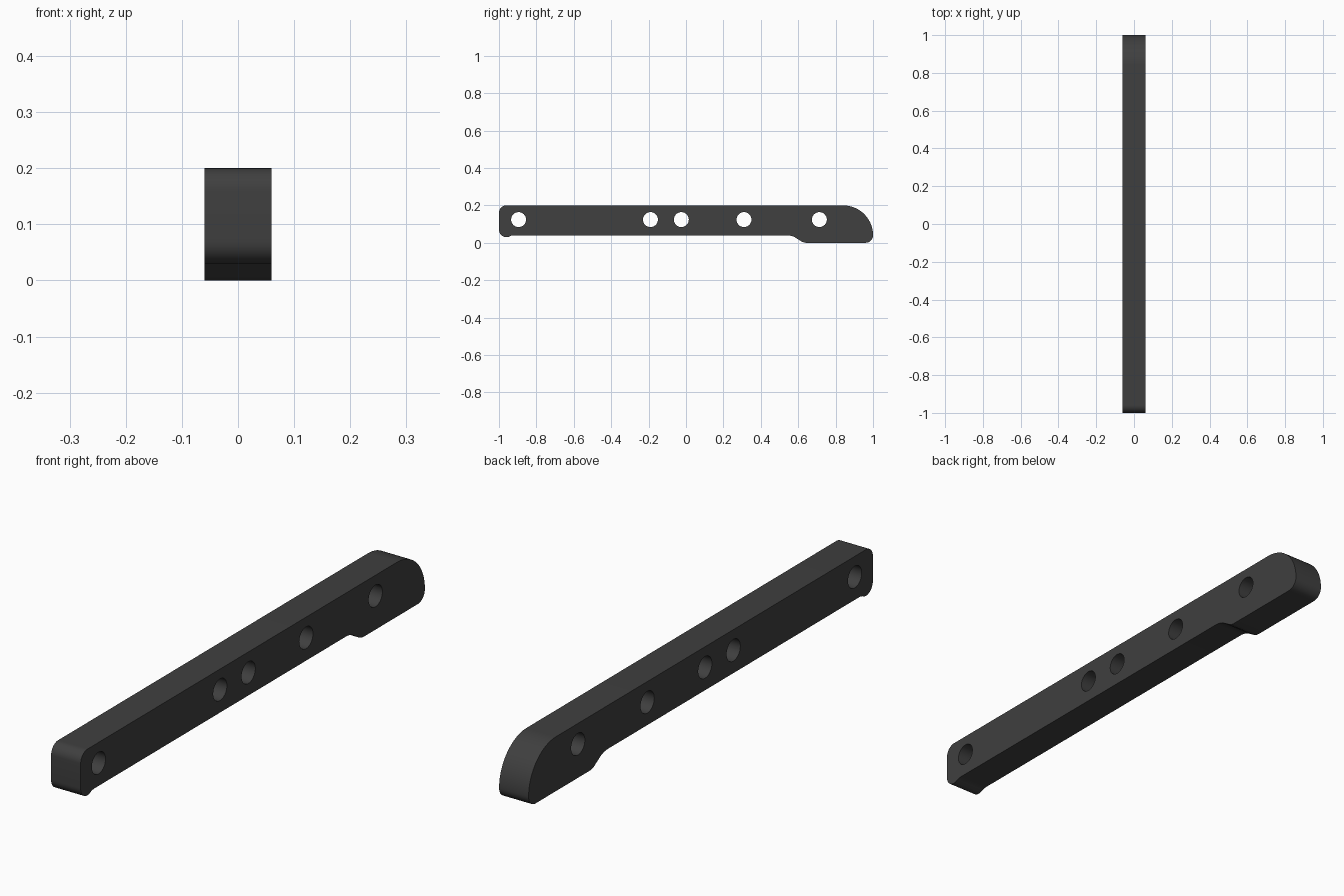
import bpy, bmesh, math

if "Cube" in bpy.data.objects:
    bpy.data.objects.remove(bpy.data.objects["Cube"])

HALF = 0.06  # half the bar thickness

mat = bpy.data.materials.new("dark grey")
mat.diffuse_color = (0.05, 0.05, 0.05, 1)
mat.use_nodes = True
mat.node_tree.nodes["Principled BSDF"].inputs["Base Color"].default_value = mat.diffuse_color


def arc(cy, cz, r, a0, a1, n=12):
    """Points of an arc in the y-z plane, angles in degrees."""
    return [(cy + r * math.cos(math.radians(a0 + (a1 - a0) * i / n)),
             cz + r * math.sin(math.radians(a0 + (a1 - a0) * i / n))) for i in range(n + 1)]


def prism(name, pts, half):
    """Extrude a y-z outline symmetrically along x."""
    bm = bmesh.new()
    face = bm.faces.new([bm.verts.new((-half, y, z)) for y, z in pts])
    ext = bmesh.ops.extrude_face_region(bm, geom=[face])
    moved = [g for g in ext["geom"] if isinstance(g, bmesh.types.BMVert)]
    bmesh.ops.translate(bm, verts=moved, vec=(2 * half, 0, 0))
    bmesh.ops.recalc_face_normals(bm, faces=bm.faces)
    me = bpy.data.meshes.new(name)
    bm.to_mesh(me)
    bm.free()
    me.materials.append(mat)
    ob = bpy.data.objects.new(name, me)
    bpy.context.collection.objects.link(ob)
    return ob


# Side outline, counter-clockwise from the lower front lip
outline = (
    arc(-0.96, 0.07, 0.04, 180, 285, 10)       # rounded lower front corner
    + arc(-0.916, -0.04, 0.08, 106, 90, 4)     # lip rising into the underside
    + arc(0.54, -0.05, 0.09, 90, 52, 8)        # underside curving down
    + arc(0.645, 0.055, 0.055, 232, 270, 8)    # into the foot
    + arc(0.96, 0.04, 0.04, 270, 360, 10)[:-1]  # heel corner
    + arc(0.84, 0.04, 0.16, 0, 90, 24)         # large rounded back
    + arc(-0.96, 0.16, 0.04, 90, 180, 10)      # upper front corner
)
bar = prism("bar", outline, HALF)

# Cross holes
for i, y in enumerate((-0.895, -0.19, -0.025, 0.31, 0.713)):
    cutter = prism(f"hole_cutter_{i + 1}", arc(y, 0.124, 0.04, 0, 360, 32)[:-1], 0.1)
    cutter.hide_render = True
    mod = bar.modifiers.new("hole", "BOOLEAN")
    mod.operation = "DIFFERENCE"
    mod.solver = "EXACT"
    mod.object = cutter
    bpy.context.view_layer.objects.active = bar
    bpy.ops.object.modifier_apply(modifier=mod.name)
    bpy.data.objects.remove(cutter)

# Smooth curves with crisp rims
bpy.ops.object.select_all(action="DESELECT")
bar.select_set(True)
bpy.context.view_layer.objects.active = bar
bpy.ops.object.shade_smooth_by_angle(angle=math.radians(35))
